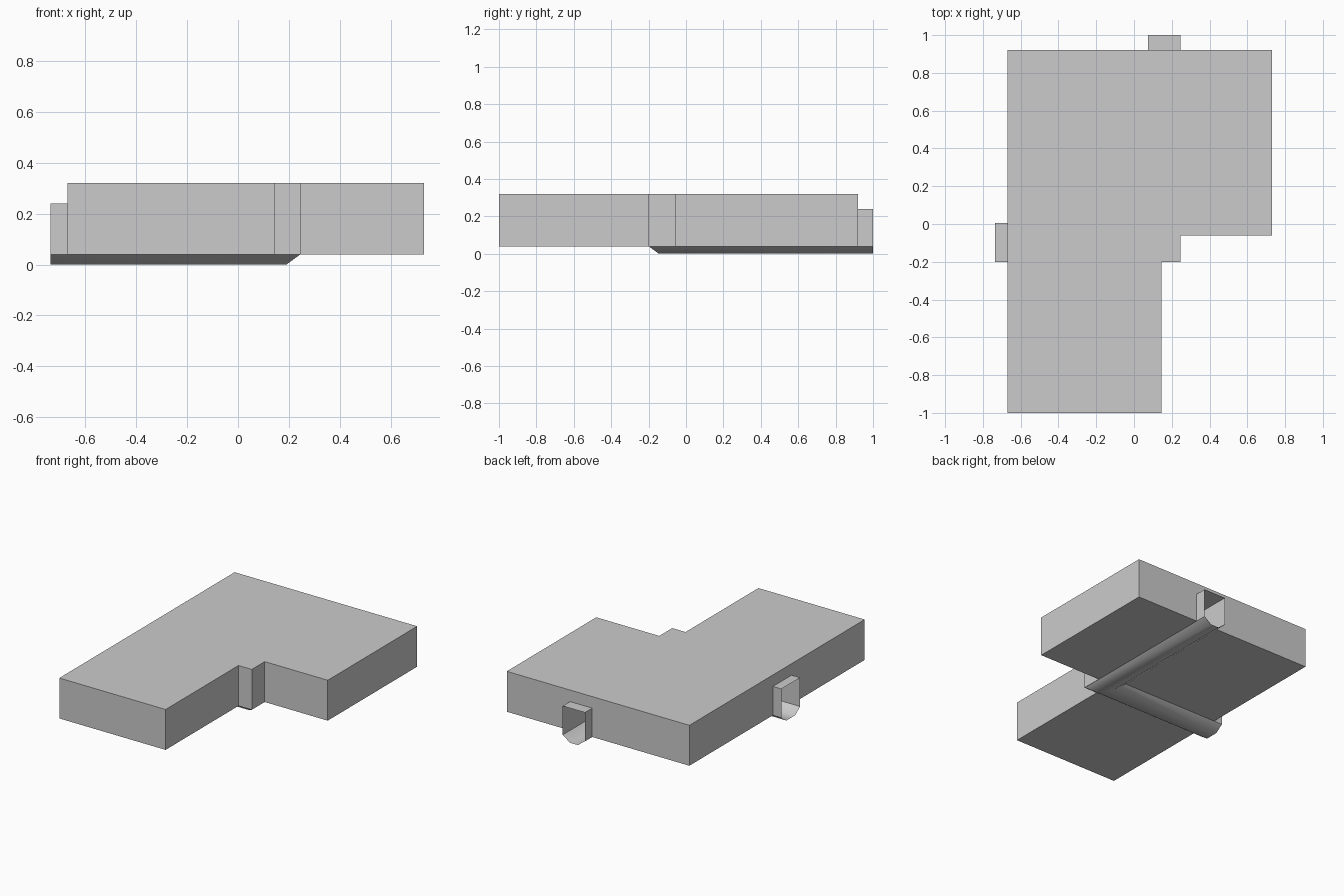
import bpy, bmesh, math

if "Cube" in bpy.data.objects:
    bpy.data.objects.remove(bpy.data.objects["Cube"])

LOW, HIGH, DOOR = 0.04, 0.32, 0.24


def make_object(name, polygons):
    """Build one object from outward-wound polygons, welding shared corners."""
    bm = bmesh.new()
    verts = {}

    def corner(p):
        key = tuple(round(c, 4) for c in p)
        if key not in verts:
            verts[key] = bm.verts.new(key)
        return verts[key]

    for poly in polygons:
        bm.faces.new([corner(p) for p in poly])
    mesh = bpy.data.meshes.new(name)
    bm.to_mesh(mesh)
    bm.free()
    obj = bpy.data.objects.new(name, mesh)
    bpy.context.collection.objects.link(obj)
    return obj


def at(points, z):
    return [(x, y, z) for x, y in points]


# L-shaped slab outline, counter-clockwise, with the small inner-corner block
outline = [(-0.67, -1), (0.145, -1), (0.145, -0.202), (0.247, -0.202),
           (0.247, -0.06), (0.73, -0.06), (0.73, 0.92), (-0.67, 0.92)]
# Door openings in the back wall and the left wall, keyed by wall index
doors = {6: [(0.245, 0.92), (0.075, 0.92)],
         7: [(-0.67, 0.005), (-0.67, -0.2)]}

polygons = [at(outline, HIGH)]
for i, p in enumerate(outline):
    q = outline[(i + 1) % len(outline)]
    opening = []
    if i in doors:
        a, b = doors[i]
        opening = at([a], LOW) + at([a, b], DOOR) + at([b], LOW)
    polygons.append(at([p], LOW) + opening + at([q], LOW) + at([q, p], HIGH))

# Slab underside, left open where the duct passes
outer_floor = outline[:7] + [(0.245, 0.92), (0.245, -0.2), (-0.67, -0.2)]
inner_floor = [(-0.67, 0.005), (0.075, 0.005), (0.075, 0.92), (-0.67, 0.92)]
polygons += [at(outer_floor[::-1], LOW), at(inner_floor[::-1], LOW)]
make_object("slab", polygons)

# Open-ended duct: mitred L sweep of a U profile (x of back arm, y of left arm, z)
profile = [(0.245, -0.2, DOOR), (0.245, -0.2, LOW), (0.19, -0.145, 0),
           (0.13, -0.05, 0), (0.075, 0.005, LOW), (0.075, 0.005, DOOR)]
stations = [[(-0.735, y, z) for x, y, z in profile],
            profile,
            [(x, 1.0, z) for x, y, z in profile]]
polygons = []
for a, b in zip(stations, stations[1:]):
    for i in range(len(profile)):
        j = (i + 1) % len(profile)
        polygons.append([a[i], a[j], b[j], b[i]])
duct = make_object("drain_duct", polygons)

# Soften only the rounded bottom of the duct
bpy.ops.object.select_all(action='DESELECT')
duct.select_set(True)
bpy.context.view_layer.objects.active = duct
bpy.ops.object.shade_smooth_by_angle(angle=math.radians(45))
